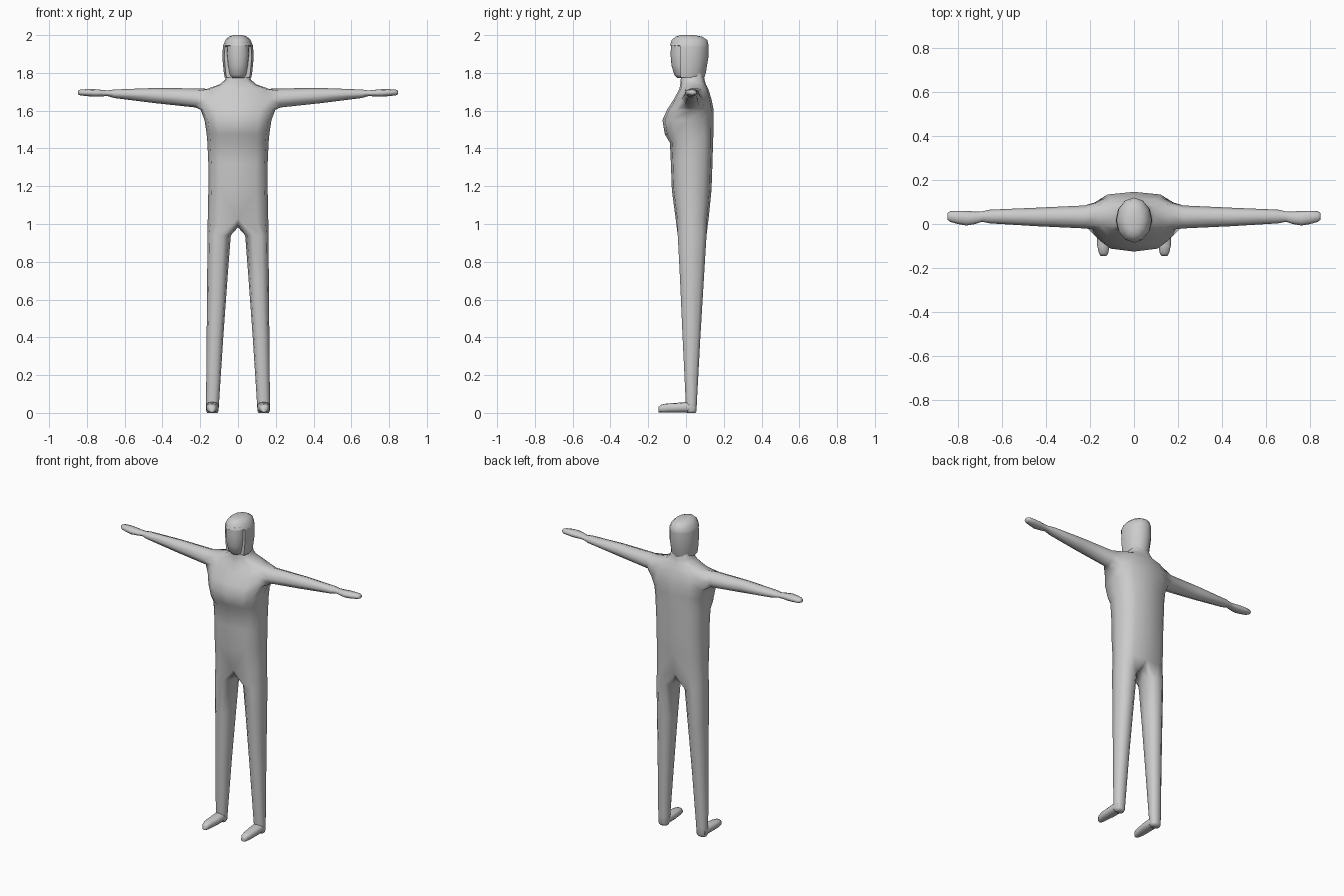
import bpy, bmesh, math

if "Cube" in bpy.data.objects:
    bpy.data.objects.remove(bpy.data.objects["Cube"])

grey = bpy.data.materials.new("plain_grey")
grey.diffuse_color = (0.6, 0.6, 0.6, 1)
grey.use_nodes = True
grey.node_tree.nodes["Principled BSDF"].inputs["Base Color"].default_value = grey.diffuse_color


def spow(v, p):
    return math.copysign(abs(v) ** p, v)


def oval(n, start, cu, ru, cv, rv, p=1.0):
    """n points (u, v) around a rounded oval."""
    pts = []
    for k in range(n):
        a = math.radians(start + 360 * k / n)
        pts.append((cu + ru * spow(math.cos(a), p), cv + rv * spow(math.sin(a), p)))
    return pts


def mid(lo, hi):
    return (lo + hi) / 2, (hi - lo) / 2


def bridge(bm, a, b, closed=True):
    n = len(a)
    for i in range(n if closed else n - 1):
        j = (i + 1) % n
        bm.faces.new((a[i], a[j], b[j], b[i]))


def add_ring(bm, pts):
    return [bm.verts.new(p) for p in pts]


def loft(bm, rings, first=None, cap_start=False, cap_end=True):
    loops = ([first] if first else []) + [add_ring(bm, r) for r in rings]
    for a, b in zip(loops, loops[1:]):
        bridge(bm, a, b)
    if cap_start:
        bm.faces.new(loops[0])
    if cap_end:
        bm.faces.new(loops[-1])


def finish(bm, name, mirror=False, angle=60):
    bmesh.ops.recalc_face_normals(bm, faces=bm.faces[:])
    me = bpy.data.meshes.new(name)
    bm.to_mesh(me)
    bm.free()
    me.materials.append(grey)
    ob = bpy.data.objects.new(name, me)
    bpy.context.collection.objects.link(ob)
    bpy.ops.object.select_all(action='DESELECT')
    ob.select_set(True)
    bpy.context.view_layer.objects.active = ob
    bpy.ops.object.shade_smooth_by_angle(angle=math.radians(angle))
    if mirror:
        m = ob.modifiers.new("mirror", 'MIRROR')
        m.merge_threshold = 0.0005


# Body: half torso rows (z, half width, front y, back y), front centre to back centre
TORSO = [(1.03, .16, -.055, .12), (1.18, .157, -.075, .135), (1.32, .157, -.08, .14),
         (1.43, .162, -.085, .143), (1.475, .166, -.112, .145), (1.55, .177, -.125, .146),
         (1.605, .198, -.10, .146), (1.66, .19, -.065, .135), (1.715, .165, -.035, .118),
         (1.74, .095, -.03, .105), (1.765, .068, -.028, .098), (1.81, .06, -.025, .09)]
bm = bmesh.new()
rows = []
for z, w, f, b in TORSO:
    c, r = mid(f, b)
    pts = []
    for k in range(7):
        a = math.radians(-90 + 30 * k)
        x = 0 if k in (0, 6) else w * spow(math.cos(a), .72)
        pts.append((x, c + r * spow(math.sin(a), .72), z))
    rows.append(add_ring(bm, pts))
ARM = 6  # arm opening spans rows 6..8 and columns 2..4
for i in range(len(rows) - 1):
    for k in range(6):
        if i in (ARM, ARM + 1) and k in (2, 3):
            continue
        bm.faces.new((rows[i][k], rows[i][k + 1], rows[i + 1][k + 1], rows[i + 1][k]))
lo, me_, hi = rows[ARM:ARM + 3]
hole = [lo[2], lo[3], lo[4], me_[4], hi[4], hi[3], hi[2], me_[2]]
bm.verts.remove(me_[3])

# Arm and hand stations (x, y low, y high, z low, z high)
ARMS = [(.225, -.02, .084, 1.617, 1.718), (.44, -.01, .074, 1.64, 1.72),
        (.655, .003, .065, 1.667, 1.712), (.69, .01, .057, 1.677, 1.707),
        (.72, .0, .056, 1.676, 1.71), (.76, -.007, .06, 1.674, 1.714),
        (.80, .0, .06, 1.677, 1.714), (.835, .01, .058, 1.681, 1.711),
        (.847, .02, .05, 1.687, 1.706)]
loft(bm, [[(x, y, z) for y, z in oval(8, 225, *mid(y0, y1), *mid(z0, z1))]
          for x, y0, y1, z0, z1 in ARMS], first=hole)

# Leg stations (z, inner x, outer x, front y, back y), joined to the crotch
crotch = add_ring(bm, [(0, .085, .995), (0, .035, .983), (0, -.02, .995)])
LEGS = [(.94, .038, .162, -.047, .112), (.72, .055, .163, -.035, .098),
        (.40, .078, .166, -.02, .078), (.06, .10, .169, -.003, .059),
        (.012, .103, .169, 0, .057), (0, .108, .164, .005, .052)]
loft(bm, [[(x, y, z) for x, y in oval(10, -108, *mid(x0, x1), *mid(y0, y1), .85)]
          for z, x0, x1, y0, y1 in LEGS], first=rows[0] + crotch)
finish(bm, "body", mirror=True, angle=75)

# Feet: stations (y, inner x, outer x, top z)
FOOT = [(.045, .106, .166, .05), (0, .102, .17, .058), (-.05, .102, .17, .053),
        (-.10, .11, .168, .05), (-.132, .116, .16, .044), (-.145, .124, .152, .032)]
bm = bmesh.new()
loft(bm, [[(x, y, z) for x, z in oval(10, 18, *mid(x0, x1), *mid(.003, t), .75)]
          for y, x0, x1, t in FOOT], cap_start=True)
finish(bm, "foot", mirror=True)

# Face: rows (z, half width, front y, back y)
FACE = [(1.772, .035, -.045, .06), (1.79, .048, -.062, .07), (1.84, .057, -.077, .08),
        (1.90, .063, -.082, .08), (1.96, .06, -.078, .07)]
bm = bmesh.new()
loft(bm, [[(x, y, z) for x, y in oval(12, 0, 0, w, *mid(f, b), .85)]
          for z, w, f, b in FACE], cap_start=True)
finish(bm, "face")

# Hair: rows (z, half width, front y, back y), cut back around the face below the fringe
HAIR = [(1.775, .07, -.08, .097), (1.80, .075, -.08, .105), (1.88, .083, -.085, .118),
        (1.938, .08, -.085, .12), (1.945, .079, -.085, .12), (1.975, .066, -.075, .112),
        (1.992, .048, -.055, .085), (2.0, .025, -.03, .045)]
bm = bmesh.new()
loft(bm, [[(x, max(y, -.03) if z < 1.94 else y, z)
           for x, y in oval(12, 0, 0, w, *mid(f, b))]
          for z, w, f, b in HAIR], cap_start=True)
finish(bm, "hair", angle=50)
